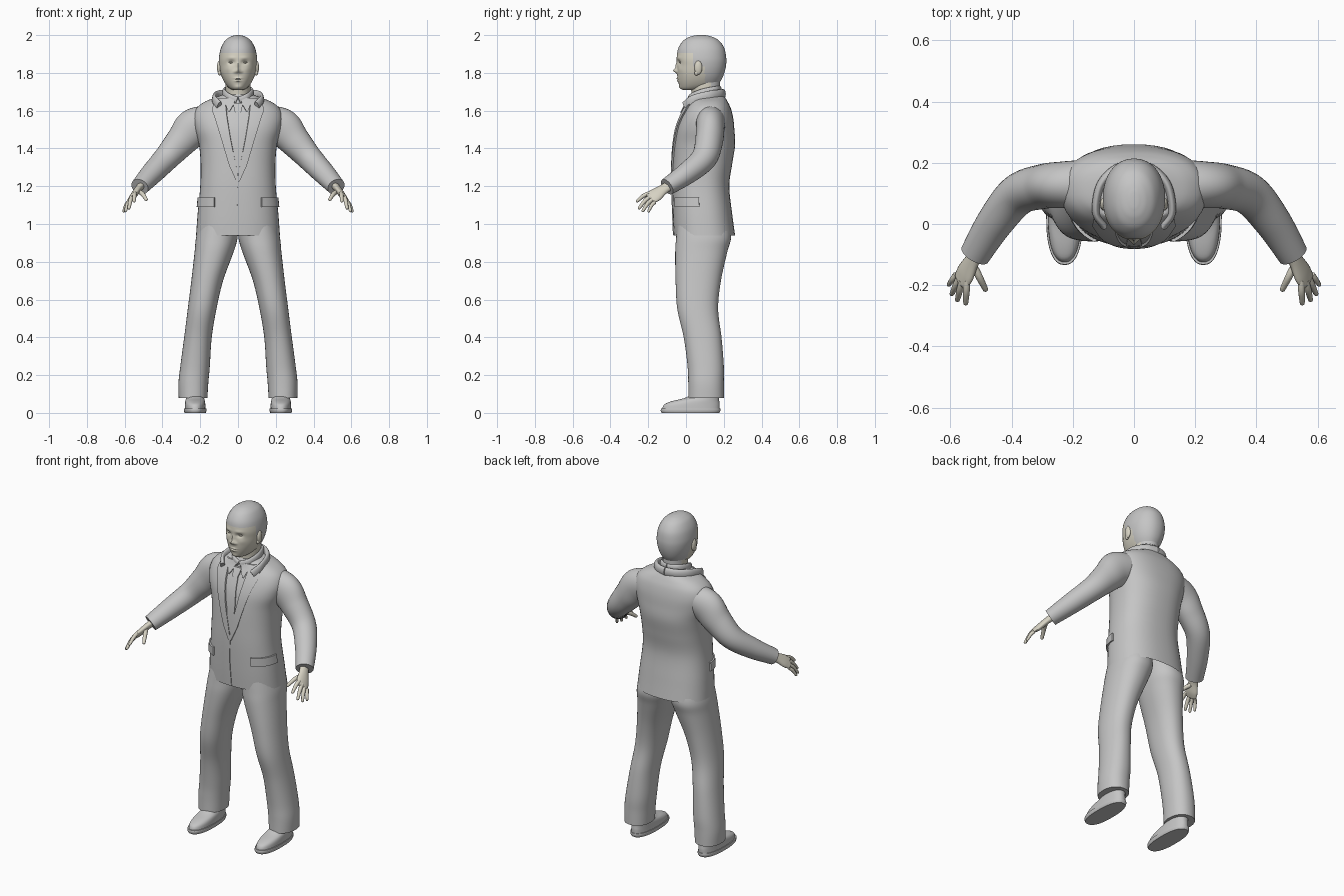
import bpy, bmesh, math
from mathutils import Vector

if "Cube" in bpy.data.objects:
    bpy.data.objects.remove(bpy.data.objects["Cube"])

def material(name, c):
    m = bpy.data.materials.new(name)
    m.diffuse_color = (*c, 1)
    m.use_nodes = True
    m.node_tree.nodes["Principled BSDF"].inputs["Base Color"].default_value = m.diffuse_color
    return m

GREY = material("cloth grey", (0.56, 0.56, 0.56))
SKIN = material("pale skin", (0.68, 0.65, 0.55))

def smooth(rows, m):
    """Catmull-Rom through rows of numbers."""
    out = []
    for i in range(len(rows) - 1):
        p0, p1, p2, p3 = (rows[max(i - 1, 0)], rows[i], rows[i + 1], rows[min(i + 2, len(rows) - 1)])
        for k in range(m):
            t = k / m
            out.append([0.5 * (2*b + (c - a)*t + (2*a - 5*b + 4*c - d)*t*t + (3*b - a - 3*c + d)*t**3)
                        for a, b, c, d in zip(p0, p1, p2, p3)])
    return out + [list(rows[-1])]

def skin(name, rings, mats, mirror=False, caps=(True, True), rule=None):
    """Join closed rings of points into one object."""
    bm = bmesh.new()
    vr = [[bm.verts.new(p) for p in r] for r in rings]
    n = len(vr[0])
    for a, b in zip(vr, vr[1:]):
        for i in range(n):
            bm.faces.new((a[i], a[(i + 1) % n], b[(i + 1) % n], b[i]))
    if caps[0]:
        bm.faces.new(vr[0])
    if caps[1]:
        bm.faces.new(vr[-1])
    bmesh.ops.recalc_face_normals(bm, faces=bm.faces)
    if rule:
        for f in bm.faces:
            f.material_index = rule(f.calc_center_median())
    me = bpy.data.meshes.new(name)
    bm.to_mesh(me)
    bm.free()
    for m in mats:
        me.materials.append(m)
    ob = bpy.data.objects.new(name, me)
    bpy.context.collection.objects.link(ob)
    if mirror:
        mod = ob.modifiers.new("mirror", 'MIRROR')
        mod.use_mirror_merge = False
    return ob

def spow(v, e):
    return math.copysign(abs(v) ** e, v)

def oval(z, cx, yf, yb, rx, n=2.0, seg=48, off=0):
    cy, ry = (yf + yb) / 2, (yb - yf) / 2 + off
    return [Vector((cx + (rx + off) * spow(math.cos(a), 2 / n), cy + ry * spow(math.sin(a), 2 / n), z))
            for a in (2 * math.pi * i / seg for i in range(seg))]

def stack(name, rows, mats, n=2.0, m=6, **kw):
    """Rows of (z, centre x, front y, back y, half width)."""
    return skin(name, [oval(*r, n=n) for r in smooth(rows, m)], mats, **kw)

def tube(name, pts, mat, up=(0, 0, 1), mirror=True, m=6, seg=20, round_end=True):
    """Points of (x, y, z, radius along up, radius across)."""
    rows = smooth(pts, m)
    if round_end:
        d = (Vector(rows[-1][:3]) - Vector(rows[-2][:3])).normalized()
        x, y, z, ra, rb = rows[-1]
        for t in (0.5, 0.8, 0.97):
            s = math.sqrt(1 - t * t)
            rows.append([*(Vector((x, y, z)) + d * min(ra, rb) * t), ra * s, rb * s])
    rings = []
    for i, r in enumerate(rows):
        t = (Vector(rows[min(i + 1, len(rows) - 1)][:3]) - Vector(rows[max(i - 1, 0)][:3])).normalized()
        v = Vector(up)
        v = (v - t * v.dot(t)).normalized()
        w = t.cross(v)
        rings.append([Vector(r[:3]) + v * r[3] * math.cos(a) + w * r[4] * math.sin(a)
                      for a in (2 * math.pi * k / seg for k in range(seg))])
    return skin(name, rings, [mat], mirror)

def ball(name, c, r, mat):
    rings = []
    for i in range(1, 16):
        a = math.pi * i / 16
        s = math.sin(a)
        rings.append([Vector((c[0] + r[0]*s*math.cos(b), c[1] + r[1]*s*math.sin(b), c[2] + r[2]*math.cos(a)))
                      for b in (2 * math.pi * k / 24 for k in range(24))])
    return skin(name, rings, [mat], True)

# Jacket body
NT = 2.4
TORSO = [(0.94, 0, -.065, .26, .222), (1.05, 0, -.07, .245, .214), (1.2, 0, -.073, .229, .2),
         (1.32, 0, -.07, .245, .198), (1.42, 0, -.064, .26, .207), (1.5, 0, -.052, .256, .23),
         (1.56, 0, -.032, .25, .238), (1.61, 0, -.008, .238, .222), (1.645, 0, .012, .222, .18),
         (1.67, 0, .022, .207, .12), (1.685, 0, .03, .195, .08)]
stack("jacket_body", TORSO, [GREY], n=NT, caps=(False, True))
DENSE = smooth(TORSO, 8)

def on_jacket(x, z, off):
    """Row at height z and the angle that gives x on the jacket front."""
    i = max(k for k, r in enumerate(DENSE[:-1]) if r[0] <= z + 1e-6)
    a, b = DENSE[i], DENSE[i + 1]
    t = (z - a[0]) / (b[0] - a[0])
    r = [p + (q - p) * t for p, q in zip(a, b)]
    return r, math.acos(spow(max(-.999, min(.999, x / r[4])), NT / 2))

def plate(name, rows, top, mirror=True, under=-.004, cols=8, m=4):
    """Thin cloth piece following the jacket front; rows of (z, x0, x1)."""
    rings = []
    dense = [[p + (q - p) * k / m for p, q in zip(a, b)] for a, b in zip(rows, rows[1:]) for k in range(m)]
    for z, x0, x1 in dense + [list(rows[-1])]:
        ring = []
        for off, order in ((top, range(cols + 1)), (under, range(cols, -1, -1))):
            for k in order:
                r, a0 = on_jacket(x0, z, off)
                a1 = on_jacket(x1, z, off)[1]
                a = a0 + (a1 - a0) * k / cols
                cy, ry = (r[2] + r[3]) / 2, (r[3] - r[2]) / 2 + off
                ring.append(Vector(((r[4] + off) * spow(math.cos(a), 2 / NT),
                                    cy - ry * math.sin(a) ** (2 / NT), z)))
        rings.append(ring)
    return skin(name, rings, [GREY], mirror)

# Jacket and shirt details
plate("lapel", [(1.225, -.004, .008), (1.31, .01, .045), (1.45, .038, .085), (1.56, .056, .118),
                (1.6, .06, .132), (1.64, .064, .125), (1.665, .068, .108)], .009)
plate("pocket_flap", [(1.09, .122, .212), (1.14, .122, .209)], .009)
plate("front_edge", [(.942, -.006, .004), (1.1, -.016, -.004), (1.24, -.014, 0)], .004, mirror=False)
plate("tie", [(1.27, -.006, .006), (1.36, -.022, .022), (1.45, -.026, .026), (1.59, -.015, .015)], .006, False)
plate("tie_knot", [(1.59, -.014, .014), (1.605, -.019, .019), (1.64, -.024, .024)], .013, False)
plate("shirt_collar_wing", [(1.595, .044, .05), (1.63, .024, .062), (1.667, .01, .07)], .01)
tube("jacket_collar", [(.1, -.005, 1.625, .025, .012), (.125, .04, 1.655, .028, .012),
                       (.11, .125, 1.675, .03, .014), (.06, .18, 1.685, .027, .014),
                       (0, .198, 1.688, .026, .013)], GREY, round_end=False)
tube("shirt_collar", [(.005, .015, 1.655, .018, .01), (.05, .03, 1.67, .022, .01), (.074, .09, 1.69, .026, .01),
                      (.055, .155, 1.705, .024, .01), (0, .18, 1.708, .022, .01)], GREY, round_end=False)

# Sleeves
tube("sleeve", [(.16, .13, 1.545, .085, .08), (.235, .128, 1.51, .1, .076), (.3, .122, 1.438, .084, .073),
                (.38, .095, 1.348, .068, .068), (.455, .005, 1.268, .058, .06),
                (.52, -.1, 1.197, .046, .05)], GREY, seg=32, round_end=False)

# Hands
UP = (-.04, -.03, .05)
tube("palm", [(.512, -.09, 1.202, .028, .021), (.53, -.122, 1.182, .03, .018), (.55, -.16, 1.155, .04, .017),
              (.565, -.185, 1.138, .038, .012)], SKIN, up=UP)
for nm, a, b, r in (("index", (.546, -.185, 1.165), (.55, -.258, 1.122), .011),
                    ("middle", (.562, -.185, 1.147), (.577, -.247, 1.085), .011),
                    ("ring", (.573, -.178, 1.13), (.595, -.228, 1.07), .0105),
                    ("little", (.582, -.165, 1.115), (.605, -.198, 1.068), .0095),
                    ("thumb", (.525, -.135, 1.172), (.486, -.213, 1.13), .012)):
    mid = [(p + q) / 2 for p, q in zip(a, b)]
    mid[2] += .008
    tube(nm + "_finger", [(*a, r, r), (*mid, r, r), (*b, r * .75, r * .75)], SKIN, up=UP, seg=12, m=4)

# Trousers
stack("trouser_leg", [(.08, .238, .012, .2, .076), (.16, .236, .012, .2, .079), (.25, .227, .008, .2, .078),
                      (.4, .212, -.012, .188, .073), (.55, .19, -.046, .17, .076), (.7, .163, -.055, .185, .084),
                      (.85, .127, -.057, .218, .103), (.93, .112, -.052, .238, .11),
                      (1.02, .1, -.045, .22, .1)], [GREY], n=2.2, mirror=True)

# Shoes
stack("shoe_sole", [(0, .227, -.128, .176, .056), (.012, .227, -.134, .182, .06), (.024, .227, -.132, .181, .059)],
      [GREY], n=2.4, m=2, mirror=True)
stack("shoe_upper", [(.02, .227, -.126, .178, .055), (.045, .227, -.115, .178, .054), (.062, .227, -.075, .176, .052),
                     (.078, .227, -.01, .175, .048), (.1, .228, .03, .172, .045), (.14, .23, .04, .17, .045)],
      [GREY], n=2.3, m=4, mirror=True)

# Neck and head
stack("neck", [(1.6, 0, .03, .17, .068), (1.68, 0, .03, .178, .066), (1.73, 0, .025, .18, .066),
               (1.78, 0, .02, .18, .066)], [SKIN, GREY], rule=lambda c: int(c.y > .135))
HEAD = [(1.709, 0, -.012, .08, .022), (1.716, 0, -.027, .12, .042), (1.735, 0, -.036, .165, .062),
        (1.765, 0, -.043, .188, .08), (1.8, 0, -.047, .203, .093), (1.84, 0, -.046, .212, .1),
        (1.88, 0, -.049, .213, .101), (1.93, 0, -.041, .203, .091), (1.97, 0, -.015, .176, .069),
        (1.99, 0, .017, .142, .043), (1.998, 0, .046, .113, .02), (2.0, 0, .065, .095, .008)]
# Relief of the face: x, z, spread x, spread z, push forward
RELIEF = [(0, 1.812, .011, .011, .02), (0, 1.835, .008, .02, .01), (.016, 1.806, .008, .007, .007),
          (.036, 1.856, .017, .011, -.011), (.035, 1.88, .022, .007, .003), (.05, 1.82, .018, .016, .003),
          (0, 1.771, .018, .0045, .007), (0, 1.758, .015, .005, .007), (0, 1.7645, .02, .002, -.003),
          (0, 1.725, .018, .01, .004)]
rings = []
for row in smooth(HEAD, 8):
    ring = oval(*row, n=2.15, seg=96)
    for p in ring:
        if p.y < .04:
            p.y -= sum(h * math.exp(-((abs(p.x) - x) / sx) ** 2 - ((p.z - z) / sz) ** 2)
                       for x, z, sx, sz, h in RELIEF)
    rings.append(ring)

def hair(c):
    edge = .035 if c.z > 1.835 else .1
    return int(c.z > 1.908 or c.y > edge)

skin("head", rings, [SKIN, GREY], rule=hair)
ball("eye", (.036, -.022, 1.856), (.015, .014, .007), SKIN)
ball("ear", (.099, .065, 1.828), (.012, .021, .037), SKIN)
ball("ear_lobe", (.097, .056, 1.8), (.009, .012, .014), SKIN)

# Shading
for ob in bpy.data.objects:
    ob.select_set(True)
    bpy.context.view_layer.objects.active = ob
bpy.ops.object.shade_smooth_by_angle(angle=math.radians(45))
